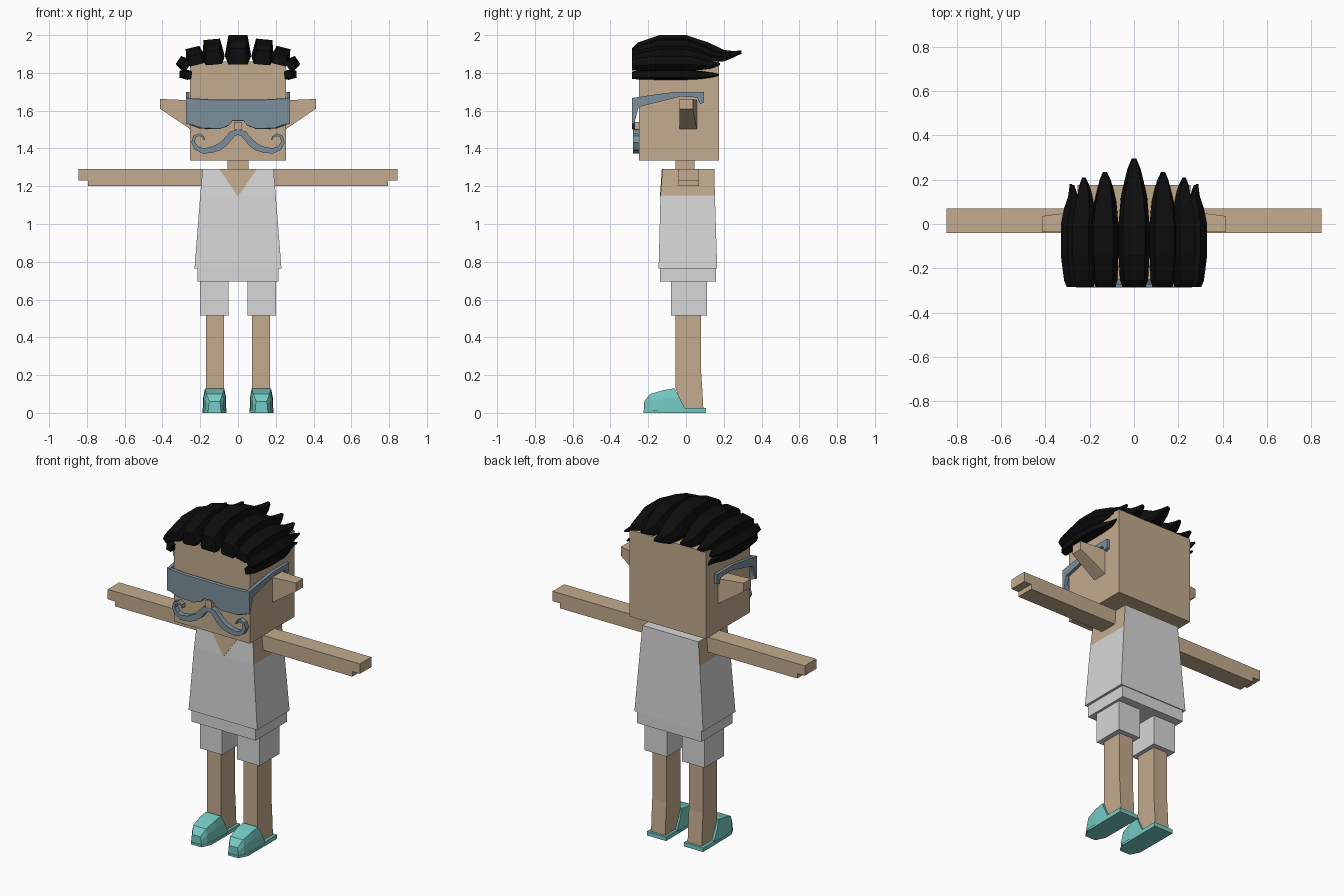
import bpy
import bmesh
from math import sin, cos, radians, atan2

cube = bpy.data.objects.get("Cube")
if cube:
    bpy.data.objects.remove(cube, do_unlink=True)


def material(name, r, g, b):
    mat = bpy.data.materials.new(name)
    mat.use_nodes = True
    mat.diffuse_color = (r, g, b, 1)
    shader = next(n for n in mat.node_tree.nodes if n.type == "BSDF_PRINCIPLED")
    shader.inputs["Base Color"].default_value = (r, g, b, 1)
    shader.inputs["Roughness"].default_value = 0.8
    return mat


SKIN = material("tan skin", 0.55, 0.41, 0.27)
CLOTH = material("light grey cloth", 0.68, 0.68, 0.68)
HAIR = material("black hair", 0.004, 0.004, 0.004)
STEEL = material("blue grey", 0.2, 0.28, 0.34)
TEAL = material("teal shoe", 0.18, 0.6, 0.55)


def loft(name, rings, *mats, rule=None):
    """Bridge equal-length rings of points and cap both ends."""
    bm = bmesh.new()
    loops = [[bm.verts.new(p) for p in ring] for ring in rings]
    for a, b in zip(loops, loops[1:]):
        for i in range(len(a)):
            j = (i + 1) % len(a)
            bm.faces.new((a[i], a[j], b[j], b[i]))
    bm.faces.new(loops[0])
    bm.faces.new(loops[-1])
    bmesh.ops.recalc_face_normals(bm, faces=bm.faces)
    if rule:
        for face in bm.faces:
            face.material_index = rule(face)
    mesh = bpy.data.meshes.new(name)
    bm.to_mesh(mesh)
    bm.free()
    for mat in mats:
        mesh.materials.append(mat)
    obj = bpy.data.objects.new(name, mesh)
    bpy.context.scene.collection.objects.link(obj)
    return obj


def level(z, x0, x1, y0, y1):
    return [(x0, y0, z), (x1, y0, z), (x1, y1, z), (x0, y1, z)]


def box(name, mat, x0, x1, y0, y1, z0, z1):
    return loft(name, [level(z, x0, x1, y0, y1) for z in (z0, z1)], mat)


def slab_x(name, mat, profile, x0, x1):
    return loft(name, [[(x, y, z) for y, z in profile] for x in (x0, x1)], mat)


# Head, neck and nose
box("head", SKIN, -0.255, 0.255, -0.25, 0.175, 1.335, 1.86)
box("neck", SKIN, -0.055, 0.055, -0.055, 0.045, 1.28, 1.34)
box("nose", SKIN, -0.022, 0.022, -0.284, -0.25, 1.5, 1.54)

# Tank top: the upper side faces are bare shoulder
loft("tank_top", [
    level(0.765, -0.23, 0.23, -0.145, 0.165),
    level(1.15, -0.2, 0.2, -0.135, 0.153),
    level(1.29, -0.188, 0.188, -0.125, 0.15),
], CLOTH, SKIN,
    rule=lambda f: int(abs(f.normal.x) > 0.8 and f.calc_center_median().z > 1.15))

# Skin showing in the V neck
neckline = [(-0.1, -0.125, 1.29), (0, -0.135, 1.145), (0.1, -0.125, 1.29)]
loft("v_neck", [[(x, y + d, z + 0.001) for x, y, z in neckline]
                for d in (-0.003, 0.004)], SKIN)

# Waist of the shorts
box("shorts_waist", CLOTH, -0.215, 0.215, -0.138, 0.16, 0.695, 0.77)

# Lens of the wraparound glasses, with a notch over the nose
half = [(0.15, 1.66), (0.27, 1.667), (0.27, 1.54), (0.255, 1.525),
        (0.2, 1.505), (0.1, 1.502), (0.05, 1.52), (0.03, 1.545)]
outline = half + [(-x, z) for x, z in reversed(half)]


def lens_ring(y, k):
    return [(x * k, y, 1.59 + (z - 1.59) * k) for x, z in outline]


loft("glasses_lens", [lens_ring(-0.27, 1), lens_ring(-0.281, 1),
                      lens_ring(-0.287, 0.96)], STEEL)

temple = [(-0.285, 1.667), (-0.165, 1.685), (-0.05, 1.7), (0.095, 1.7),
          (0.095, 1.645), (0.075, 1.635), (0.06, 1.67), (-0.03, 1.675),
          (-0.25, 1.62), (-0.275, 1.53), (-0.285, 1.53)]

# Handlebar path: x, z, half thickness
handlebar = [(0, 1.487, 0.014), (0.03, 1.477, 0.017), (0.07, 1.43, 0.018),
             (0.1, 1.407, 0.018), (0.14, 1.392, 0.016), (0.185, 1.387, 0.014),
             (0.22, 1.402, 0.012), (0.238, 1.433, 0.01), (0.23, 1.462, 0.008),
             (0.207, 1.473, 0.007), (0.185, 1.462, 0.005), (0.178, 1.445, 0.003)]


def moustache_rings(s):
    rings = []
    for i, (x, z, t) in enumerate(handlebar):
        xa, za, _ = handlebar[max(i - 1, 0)]
        xb, zb, _ = handlebar[min(i + 1, len(handlebar) - 1)]
        a = atan2(zb - za, xb - xa) if i else 0
        dx, dz = -sin(a) * t, cos(a) * t
        rings.append([(s * (x + k * dx), y, z + k * dz)
                      for k, y in ((1, -0.25), (1, -0.28), (-1, -0.28), (-1, -0.25))])
    return rings


# Hair lock: y, width factor, bottom and top as parts of its height
stations = [(-0.285, 0.75, -0.12, 0.5), (-0.255, 0.9, -0.1, 0.72),
            (-0.14, 1, 0, 1), (0, 1, 0, 1), (0.12, 0.85, 0, 0.72),
            (0.2, 0.6, 0, 0.44), (0.25, 0.42, 0.15, 0.4), (0.295, 0.15, 0.3, 0.42)]
section = [(-0.8, 0), (0.8, 0), (1, 0.22), (0.72, 1), (-0.72, 1), (-1, 0.22)]


def hair_lock(name, x, z, width, height, tip, tilt):
    c, s = cos(radians(tilt)), sin(radians(tilt))
    rings = []
    for y, w, low, top in stations:
        y = y * tip / 0.295 if y > 0 else y
        ring = []
        for u, v in section:
            across = u * width * w
            up = height * (low + (top - low) * v)
            ring.append((x + across * c + up * s, y, z - across * s + up * c))
        rings.append(ring)
    loft(name, rings, HAIR)


hair_lock("hair_lock_centre", 0, 1.86, 0.07, 0.14, 0.295, 0)
locks = [(0.128, 1.858, 0.06, 0.12, 0.235, 5), (0.22, 1.852, 0.052, 0.085, 0.21, 14),
         (0.268, 1.835, 0.036, 0.058, 0.18, 55), (0.252, 1.788, 0.026, 0.058, 0.175, 85)]

shoe_stations = [(-0.222, -0.222, 0.032, 0.06), (-0.19, -0.19, 0.05, 0.1),
                 (-0.12, -0.12, 0.058, 0.12), (0, -0.06, 0.06, 0.13)]

# Everything that comes in a left and right pair
for side, s in (("left", 1), ("right", -1)):
    for n, (x, z, w, h, tip, tilt) in enumerate(locks, 1):
        hair_lock(f"{side}_hair_lock_{n}", s * x, z, w, h, tip, s * tilt)

    slab_x(f"{side}_glasses_temple", STEEL, temple, s * 0.256, s * 0.275)
    loft(f"{side}_moustache", moustache_rings(s), STEEL)

    # Ear: a wedge that narrows toward its squared tip
    loft(f"{side}_ear", [
        [(s * x, y, z) for y, z in ((-0.035, low), (back, low), (back, top), (-0.035, top))]
        for x, back, low, top in ((0.25, 0.058, 1.5, 1.655), (0.412, 0.036, 1.61, 1.662))
    ], SKIN)

    # Arm with a stepped hand
    box(f"{side}_arm", SKIN, s * 0.18, s * 0.795, -0.04, 0.07, 1.2, 1.29)
    box(f"{side}_fingers", SKIN, s * 0.79, s * 0.845, -0.04, 0.07, 1.23, 1.29)

    # Shorts leg and bare leg with a slanted heel
    box(f"{side}_shorts_leg", CLOTH, s * 0.05, s * 0.2, -0.08, 0.11, 0.515, 0.7)
    loft(f"{side}_leg", [level(z, s * 0.075, s * 0.17, y0, y1) for z, y0, y1 in (
        (0.02, -0.01, 0.092), (0.13, -0.055, 0.086), (0.22, -0.055, 0.08),
        (0.53, -0.055, 0.08))], SKIN)

    # Clog upper, front sole and heel plate
    mid = s * 0.124
    loft(f"{side}_shoe", [[
        (mid - w, low_y, 0.012), (mid + w, low_y, 0.012),
        (mid + w, low_y + (top_y - low_y) * 0.6, top * 0.65),
        (mid + w * 0.85, top_y, top), (mid - w * 0.85, top_y, top),
        (mid - w, low_y + (top_y - low_y) * 0.6, top * 0.65),
    ] for low_y, top_y, w, top in shoe_stations], TEAL)
    loft(f"{side}_sole", [[
        (mid - 0.035, -0.225, z), (mid + 0.035, -0.225, z), (mid + 0.062, -0.17, z),
        (mid + 0.064, 0, z), (mid - 0.064, 0, z), (mid - 0.062, -0.17, z),
    ] for z in (0, 0.014)], TEAL)
    box(f"{side}_heel_plate", TEAL, mid - 0.064, mid + 0.064, -0.01, 0.105, 0, 0.025)
